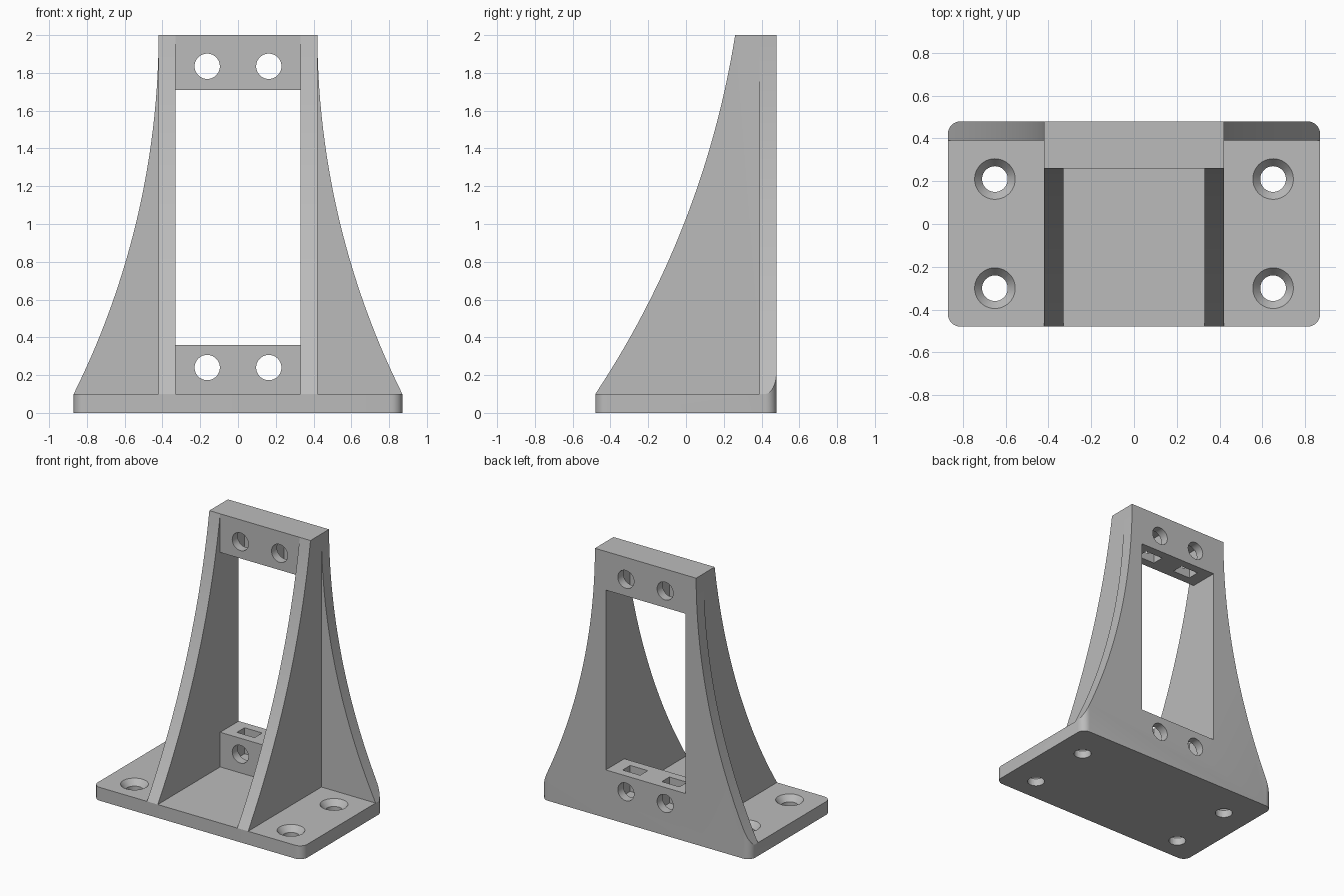
import bpy, bmesh, math
from mathutils import Vector

if "Cube" in bpy.data.objects:
    bpy.data.objects.remove(bpy.data.objects["Cube"], do_unlink=True)

grey = bpy.data.materials.new("plain grey")
grey.use_nodes = True
COLOR = (0.5, 0.5, 0.5, 1)
grey.diffuse_color = COLOR
grey.node_tree.nodes["Principled BSDF"].inputs["Base Color"].default_value = COLOR


def add_object(name, bm):
    bmesh.ops.recalc_face_normals(bm, faces=bm.faces)
    mesh = bpy.data.meshes.new(name)
    bm.to_mesh(mesh)
    bm.free()
    mesh.materials.append(grey)
    obj = bpy.data.objects.new(name, mesh)
    bpy.context.scene.collection.objects.link(obj)
    return obj


def box(name, lo, hi, corner=0):
    """Box between two corners, with optionally rounded upright edges."""
    bm = bmesh.new()
    bmesh.ops.create_cube(bm, size=1)
    lo, hi = Vector(lo), Vector(hi)
    for v in bm.verts:
        v.co = (lo + hi) / 2 + v.co * (hi - lo)
    if corner:
        upright = [e for e in bm.edges
                   if abs(e.verts[0].co.z - e.verts[1].co.z) > 0.01]
        bmesh.ops.bevel(bm, geom=upright, offset=corner, segments=8,
                        profile=0.5, affect='EDGES')
    return add_object(name, bm)


def prism(name, points, offset):
    """Flat outline pushed along an offset."""
    bm = bmesh.new()
    face = bm.faces.new([bm.verts.new(p) for p in points])
    new = bmesh.ops.extrude_face_region(bm, geom=[face])["geom"]
    bmesh.ops.translate(bm, vec=offset,
                        verts=[g for g in new if isinstance(g, bmesh.types.BMVert)])
    return add_object(name, bm)


def cone(name, center, r1, r2, depth, along_y=False):
    bm = bmesh.new()
    bmesh.ops.create_cone(bm, cap_ends=True, segments=40, radius1=r1,
                          radius2=r2, depth=depth)
    obj = add_object(name, bm)
    for v in obj.data.vertices:
        x, y, z = v.co
        v.co = Vector(center) + Vector((x, -z, y) if along_y else (x, y, z))
    return obj


def combine(target, tool, operation):
    mod = target.modifiers.new(operation.title(), 'BOOLEAN')
    mod.object, mod.operation, mod.solver = tool, operation, 'EXACT'
    with bpy.context.temp_override(object=target, active_object=target):
        bpy.ops.object.modifier_apply(modifier=mod.name)
    bpy.data.objects.remove(tool, do_unlink=True)


def arc(a, b, sag, steps=28):
    """Circular arc from a to b, bulging by sag to the right of the direction."""
    a, b = Vector(a), Vector(b)
    chord = b - a
    half = chord.length / 2
    radius = (half ** 2 + sag ** 2) / (2 * sag)
    along = chord.normalized()
    normal = Vector((along.y, -along.x))
    limit = math.asin(half / radius)
    points = []
    for i in range(steps + 1):
        t = limit * (2 * i / steps - 1)
        points.append((a + b) / 2 + along * radius * math.sin(t)
                      + normal * (radius * math.cos(t) - radius + sag))
    return points


W, D, H, BASE = 0.87, 0.48, 2.0, 0.1
RIB_IN, RIB_OUT, BACK = 0.33, 0.42, 0.39

# Base and flared back plate share one rounded footprint
bracket = box("mounting_bracket", (-W, -D, 0), (W, D, H), corner=0.06)
left = [(-x, z) for x, z in arc((RIB_OUT, H), (W, BASE), 0.1125)]
left = [(-RIB_OUT, H + 0.1)] + left + [(-W - 0.1, -0.1)]
outline = left + [(-x, z) for x, z in reversed(left)]
combine(bracket, prism("silhouette", [(x, -1, z) for x, z in outline], (0, 2, 0)),
        'INTERSECT')
combine(bracket, box("front_clearance", (-1, -1, BASE), (1, BACK, H + 1)), 'DIFFERENCE')

# Curved side ribs
side = arc((-D, BASE), (0.26, H), 0.11) + [(0.45, H), (0.45, 0.05), (-0.4, 0.05)]
for x in (-RIB_OUT, RIB_IN):
    combine(bracket, prism("rib", [(x, y, z) for y, z in side],
                           (RIB_OUT - RIB_IN, 0, 0)), 'UNION')

# Cross blocks and the window between them
combine(bracket, box("window", (-RIB_IN, 0.2, 0.36), (RIB_IN, 1, 1.71)), 'DIFFERENCE')
for low, high in ((0.05, 0.36), (1.71, H)):
    combine(bracket, box("cross_block", (-0.37, 0.26, low), (0.37, 0.45, high)), 'UNION')

# Bolt holes with square nut slots opening into the window
for x in (-0.163, 0.163):
    for z, low, high in ((0.24, 0.165, 0.5), (1.835, 1.6, 1.91)):
        combine(bracket, cone("bolt_hole", (x, 0.37, z), 0.067, 0.067, 0.5, True),
                'DIFFERENCE')
        combine(bracket, box("nut_slot", (x - 0.073, 0.325, low),
                             (x + 0.073, 0.415, high)), 'DIFFERENCE')

# Countersunk floor holes
for x in (-0.65, 0.65):
    for y in (-0.3, 0.21):
        combine(bracket, cone("floor_hole", (x, y, 0.05), 0.06, 0.06, 0.3), 'DIFFERENCE')
        combine(bracket, cone("countersink", (x, y, 0.08), 0.055, 0.103, 0.06),
                'DIFFERENCE')

# Smooth curves, crisp edges
bpy.ops.object.select_all(action='DESELECT')
bracket.select_set(True)
bpy.context.view_layer.objects.active = bracket
bpy.ops.object.shade_smooth_by_angle(angle=math.radians(20))
